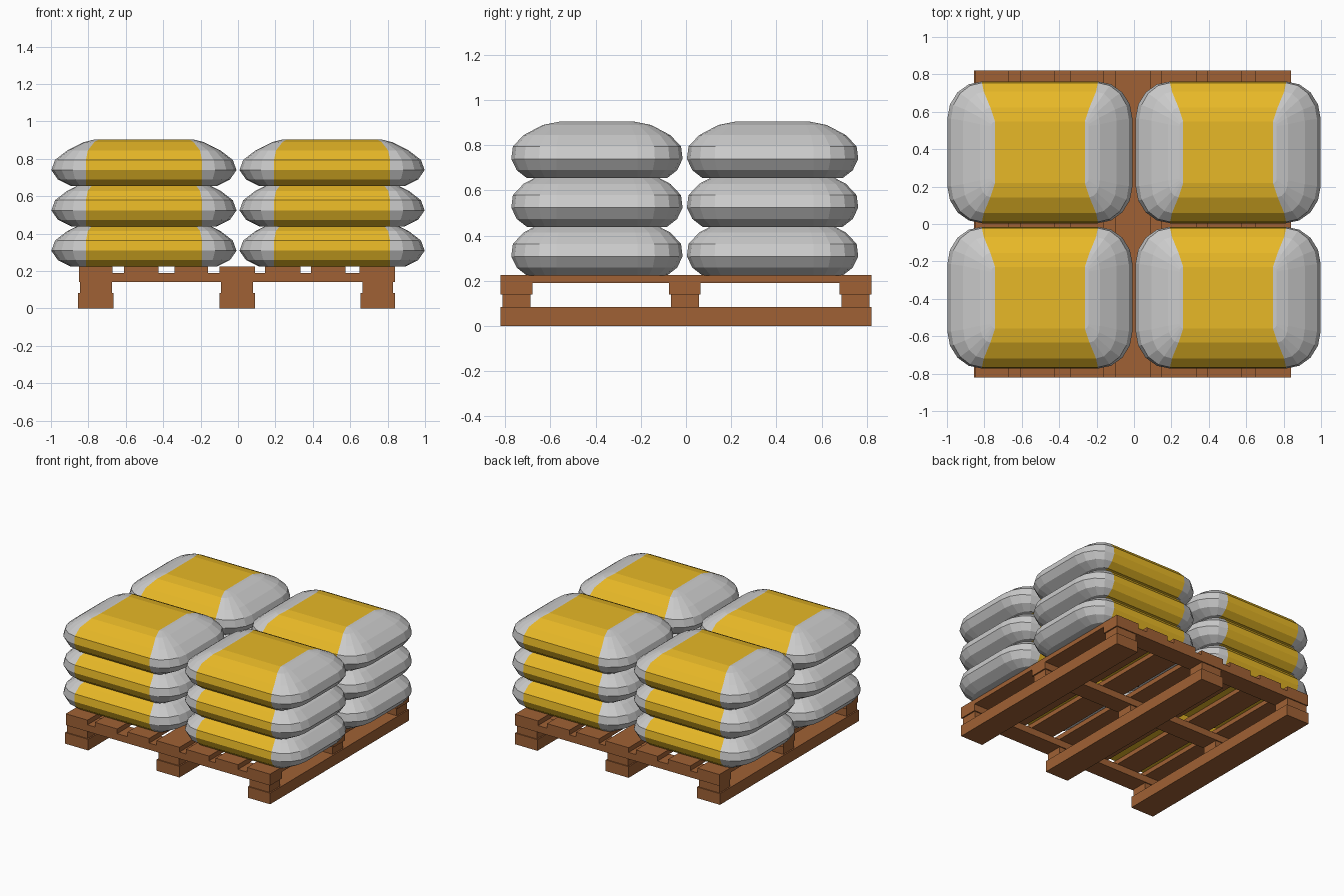
import bpy, bmesh, math

if "Cube" in bpy.data.objects:
    bpy.data.objects.remove(bpy.data.objects["Cube"])


def material(name, rgb):
    m = bpy.data.materials.new(name)
    m.diffuse_color = (*rgb, 1)
    m.use_nodes = True
    m.node_tree.nodes["Principled BSDF"].inputs["Base Color"].default_value = m.diffuse_color
    return m


GREY = material("sack_grey", (0.8, 0.8, 0.8))
YELLOW = material("sack_yellow", (0.8, 0.48, 0.02))
BROWN = material("pallet_wood", (0.35, 0.12, 0.035))


def finish(name, bm, mats):
    bmesh.ops.recalc_face_normals(bm, faces=bm.faces)
    me = bpy.data.meshes.new(name)
    bm.to_mesh(me)
    bm.free()
    for m in mats:
        me.materials.append(m)
    ob = bpy.data.objects.new(name, me)
    bpy.context.collection.objects.link(ob)
    return ob


def board(name, x0, x1, y0, y1, z0, z1):
    bm = bmesh.new()
    bmesh.ops.create_cube(bm, size=1)
    for v in bm.verts:
        v.co = ((x0 + x1) / 2 + v.co.x * (x1 - x0),
                (y0 + y1) / 2 + v.co.y * (y1 - y0),
                (z0 + z1) / 2 + v.co.z * (z1 - z0))
    return finish(name, bm, [BROWN])


# Pallet: top planks along y
for i, (a, b) in enumerate([(-.85, -.67), (-.61, -.425), (-.34, -.16), (-.10, .09),
                            (.145, .335), (.39, .575), (.65, .84)]):
    board(f"top_plank_{i}", a, b, -.82, .82, .19, .225)

# Cross beams along x, runners along y, blocks between them
ROWS = [(-.82, -.68), (-.075, .065), (.68, .82)]
COLS = [(-.855, -.665), (-.10, .09), (.655, .84)]
for j, (y0, y1) in enumerate(ROWS):
    board(f"cross_beam_{j}", -.85, .84, y0, y1, .14, .19)
    for i, (x0, x1) in enumerate(COLS):
        board(f"block_{j}_{i}", x0 + .01, x1 - .01, y0 + .008, y1 - .008, .08, .145)
for i, (x0, x1) in enumerate(COLS):
    board(f"runner_{i}", x0, x1, -.82, .82, 0, .083)

# Sack levels: height, half length, half width, straight half length, straight half width
LEVELS = [(0, .39, .31, .31, .18),
          (.035, .46, .355, .31, .18),
          (.085, .495, .379, .31, .18),
          (.14, .475, .372, .31, .18),
          (.19, .41, .325, .30, .17),
          (.235, .32, .24, .265, .15),
          (.25, .26, .165, .24, .14)]
SEG = 4


def sack_mesh():
    bm = bmesh.new()
    rings = []
    for z, hx, hy, cx, cy in LEVELS:
        ring = []
        for q, (sx, sy) in enumerate([(1, -1), (1, 1), (-1, 1), (-1, -1)]):
            for k in range(SEG + 1):
                t = k / SEG if q % 2 else 1 - k / SEG
                a = t * math.pi / 2
                ring.append(bm.verts.new((sx * (cx + (hx - cx) * math.cos(a)),
                                          sy * (cy + (hy - cy) * math.sin(a)), z)))
        rings.append(ring)
    n = len(rings[0])
    half = n // 2
    # Yellow band faces span the two straight long sides
    for lo, hi in zip(rings, rings[1:]):
        for i in range(n):
            j = (i + 1) % n
            f = bm.faces.new((lo[i], lo[j], hi[j], hi[i]))
            f.material_index = int(i in (half - 1, n - 1))
    # Caps: yellow middle and two grey ends
    for r in (rings[0], rings[-1]):
        bm.faces.new((r[0], r[half - 1], r[half], r[n - 1])).material_index = 1
        bm.faces.new(r[:half])
        bm.faces.new(r[half:])
    return bm


# Sacks: four stacks of three
first = finish("sack", sack_mesh(), [GREY, YELLOW])
mesh = first.data
bpy.data.objects.remove(first)
for level in range(3):
    for x in (-.503, .503):
        for y in (-.394, .383):
            ob = bpy.data.objects.new("sack", mesh)
            ob.location = (x, y, .223 + .2155 * level)
            bpy.context.collection.objects.link(ob)
